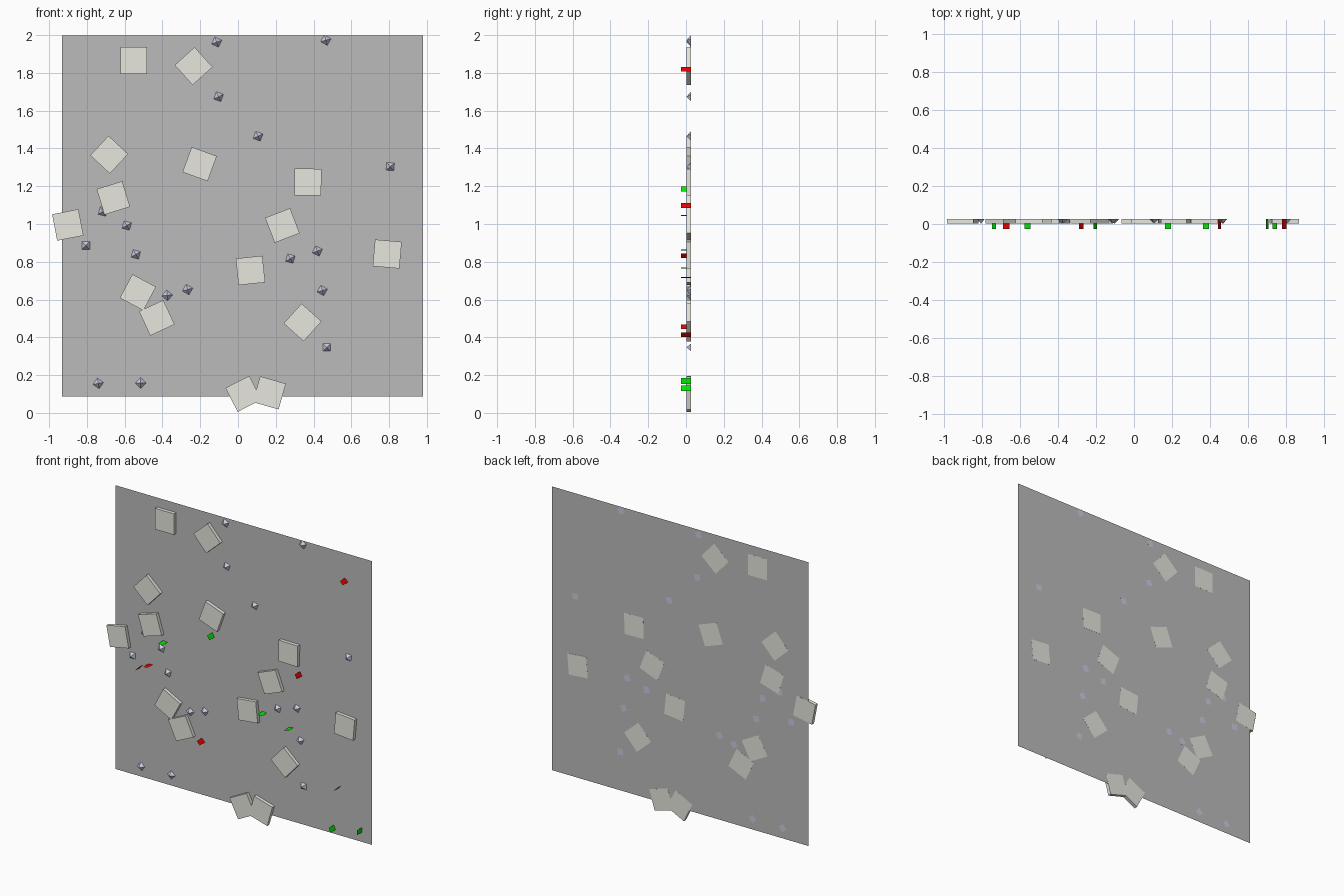
import bpy
from math import radians, sin, cos
from mathutils import Vector

if "Cube" in bpy.data.objects:
    bpy.data.objects.remove(bpy.data.objects["Cube"])

BACK = 0.027


def material(name, r, g, b):
    m = bpy.data.materials.new(name)
    m.diffuse_color = (r, g, b, 1)
    m.use_nodes = True
    m.node_tree.nodes["Principled BSDF"].inputs["Base Color"].default_value = m.diffuse_color
    return m


GREY = material("panel_grey", 0.5, 0.5, 0.5)
STONE = material("stone", 0.8, 0.8, 0.74)
GEM = material("gem", 0.6, 0.6, 0.75)
RED = material("red", 0.8, 0, 0)
GREEN = material("green", 0, 0.8, 0)


def finish(name, mat):
    o = bpy.context.object
    o.name = name
    o.data.materials.append(mat)


# back panel
bpy.ops.mesh.primitive_plane_add(size=1.912, location=(0.024, BACK, 1.043),
                                 rotation=(radians(90), 0, 0))
finish("back_panel", GREY)

# square stone slabs: x, z, turn in degrees
SLABS = [(-.552, 1.865, 0), (-.235, 1.836, 42), (-.682, 1.367, -43),
         (-.66, 1.138, 17), (-.901, .995, 11), (-.203, 1.317, -20),
         (.37, 1.222, -1), (.235, .992, 21), (.066, .754, 6),
         (.79, .841, -5), (.342, .479, -42), (-.53, .638, -28),
         (-.43, .503, 25), (.029, .101, 27), (.166, .106, -16)]
for x, z, a in SLABS:
    bpy.ops.mesh.primitive_cube_add(size=1, location=(x, 0.0155, z),
                                    rotation=(0, -radians(a), 0))
    bpy.context.object.scale = (0.142, 0.0235, 0.142)
    finish("stone_slab", STONE)

# four-sided gem pyramids pointing forward
GEMS = [(-.113, 1.963, 20), (.465, 1.973, 15), (-.103, 1.674, 25),
        (.106, 1.465, 25), (.806, 1.304, 40), (-.589, .992, 30),
        (-.715, 1.066, 30), (-.805, .886, 45), (-.541, .839, 30),
        (.42, .857, 20), (.277, .817, 30), (.446, .648, 15),
        (-.267, .653, 15), (-.375, .622, 5), (.47, .347, 45),
        (-.74, .156, 10), (-.515, .159, 0)]
for x, z, a in GEMS:
    bpy.ops.mesh.primitive_cone_add(vertices=4, radius1=0.029, depth=0.025,
                                    location=(x, 0.0147, z),
                                    rotation=(radians(90), -radians(a), 0))
    finish("gem", GEM)

# small cards standing out of the panel, one side red and one side green
CARDS = [(.79, 1.82, -45, RED), (-.203, 1.185, -58, GREEN),
         (.45, 1.098, -62, RED), (-.56, 1.046, -8, GREEN),
         (-.672, .862, 6, RED), (-.737, .832, 50, GREEN),
         (.74, .413, 47, GREEN), (-.277, .456, -47, RED),
         (.18, .767, -6, GREEN), (.378, .717, 9, GREEN),
         (.702, .131, -68, GREEN), (.905, .168, -90, GREEN)]
for x, z, a, top in CARDS:
    a = radians(a)
    c = Vector((x, 0, z))
    d = Vector((cos(a), 0, sin(a))) * 0.016
    n = Vector((-sin(a), 0, cos(a))) * 0.0004
    y = Vector((0, BACK, 0))
    ring = [-d - y, d - y, d + y, -d + y]
    me = bpy.data.meshes.new("card")
    me.from_pydata([c + n + p for p in ring] + [c - n + p for p in ring], [],
                   [(0, 1, 2, 3), (7, 6, 5, 4)])
    me.materials.append(top)
    me.materials.append(GREEN if top is RED else RED)
    me.polygons[1].material_index = 1
    bpy.context.collection.objects.link(bpy.data.objects.new("card", me))
